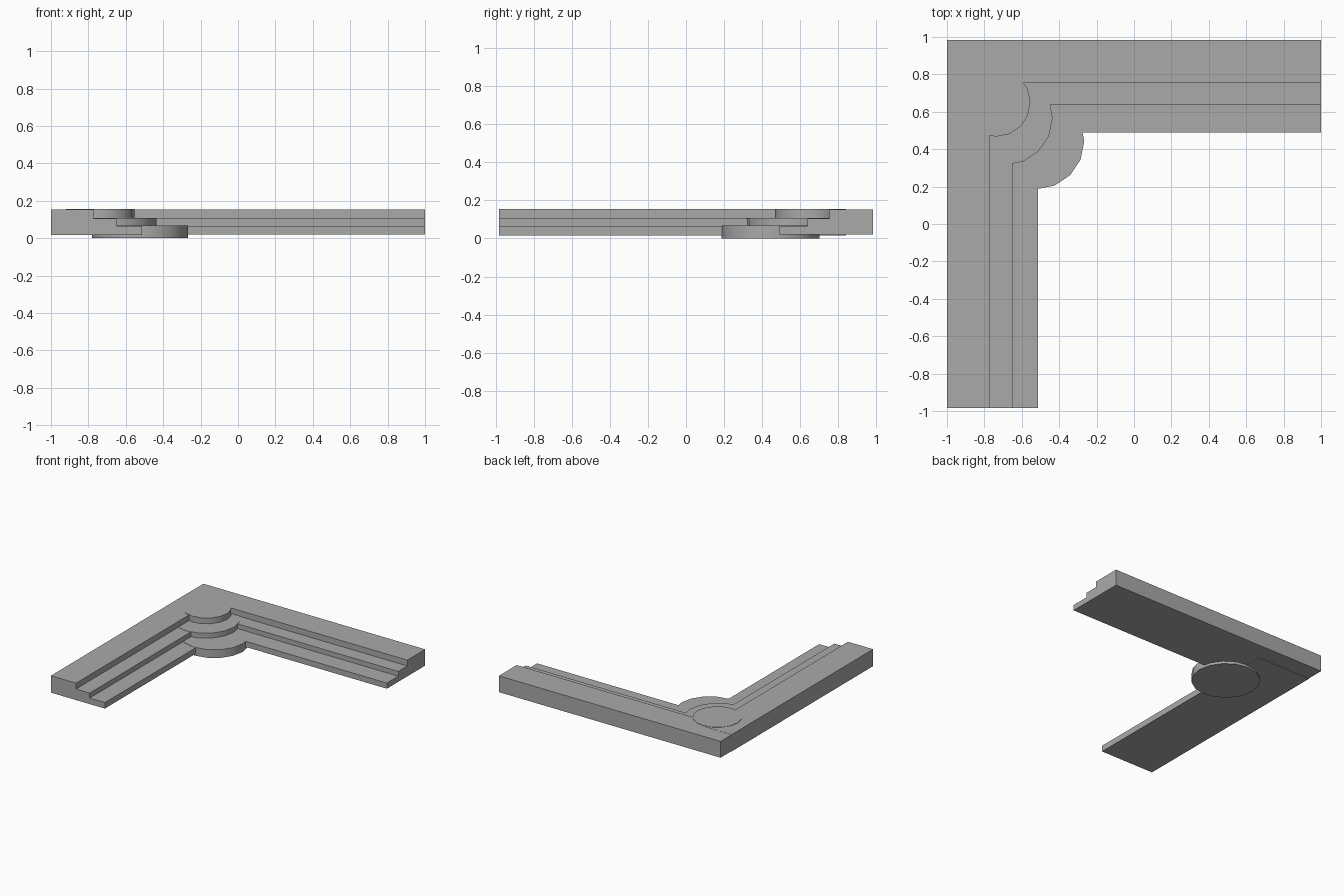
import bpy
import bmesh
from mathutils import Vector

cube = bpy.data.objects.get("Cube")
if cube:
    bpy.data.objects.remove(cube)

grey = bpy.data.materials.new("stone grey")
grey.use_nodes = True
colour = (0.4, 0.4, 0.4, 1)
grey.diffuse_color = colour
grey.node_tree.nodes["Principled BSDF"].inputs["Base Color"].default_value = colour


def add_object(name, bm):
    bmesh.ops.recalc_face_normals(bm, faces=bm.faces)
    mesh = bpy.data.meshes.new(name)
    bm.to_mesh(mesh)
    bm.free()
    mesh.materials.append(grey)
    obj = bpy.data.objects.new(name, mesh)
    bpy.context.collection.objects.link(obj)
    return obj


def stepped_bar(name, offsets, heights, to_point, start, end):
    """Extrude a three-step moulding profile from start to end."""
    outer, step_high, step_low, inner = offsets
    base, low, mid, top = heights
    profile = [(outer, base), (outer, top), (step_high, top), (step_high, mid),
               (step_low, mid), (step_low, low), (inner, low), (inner, base)]
    bm = bmesh.new()
    cap = bm.faces.new([bm.verts.new(to_point(a, start, z)) for a, z in profile])
    result = bmesh.ops.extrude_face_region(bm, geom=[cap], use_keep_orig=True)
    verts = [v for v in result["geom"] if isinstance(v, bmesh.types.BMVert)]
    shift = Vector(to_point(0, end, 0)) - Vector(to_point(0, start, 0))
    bmesh.ops.translate(bm, verts=verts, vec=shift)
    return add_object(name, bm)


# Two arms of the corner moulding
stepped_bar("back_arm", (0.983, 0.753, 0.637, 0.49), (0.02, 0.066, 0.105, 0.153),
            lambda a, along, z: (along, a, z), -1, 1)
stepped_bar("right_arm", (-1, -0.773, -0.65, -0.513), (0.016, 0.065, 0.106, 0.154),
            lambda a, along, z: (a, along, z), -0.983, 0.84)

# Round corner steps, one for each tier
discs = [("bottom_corner_disc", -0.523, 0.443, 0.257, 0, 0.067),
         ("middle_corner_disc", -0.69, 0.57, 0.255, 0.06, 0.108),
         ("top_corner_disc", -0.737, 0.65, 0.183, 0.1, 0.156)]
for name, x, y, radius, low, high in discs:
    bm = bmesh.new()
    bmesh.ops.create_cone(bm, cap_ends=True, segments=16, radius1=radius,
                          radius2=radius, depth=high - low)
    bmesh.ops.translate(bm, verts=bm.verts, vec=(x, y, (low + high) / 2))
    disc = add_object(name, bm)
    bpy.ops.object.select_all(action="DESELECT")
    disc.select_set(True)
    bpy.context.view_layer.objects.active = disc
    bpy.ops.object.shade_smooth_by_angle()
